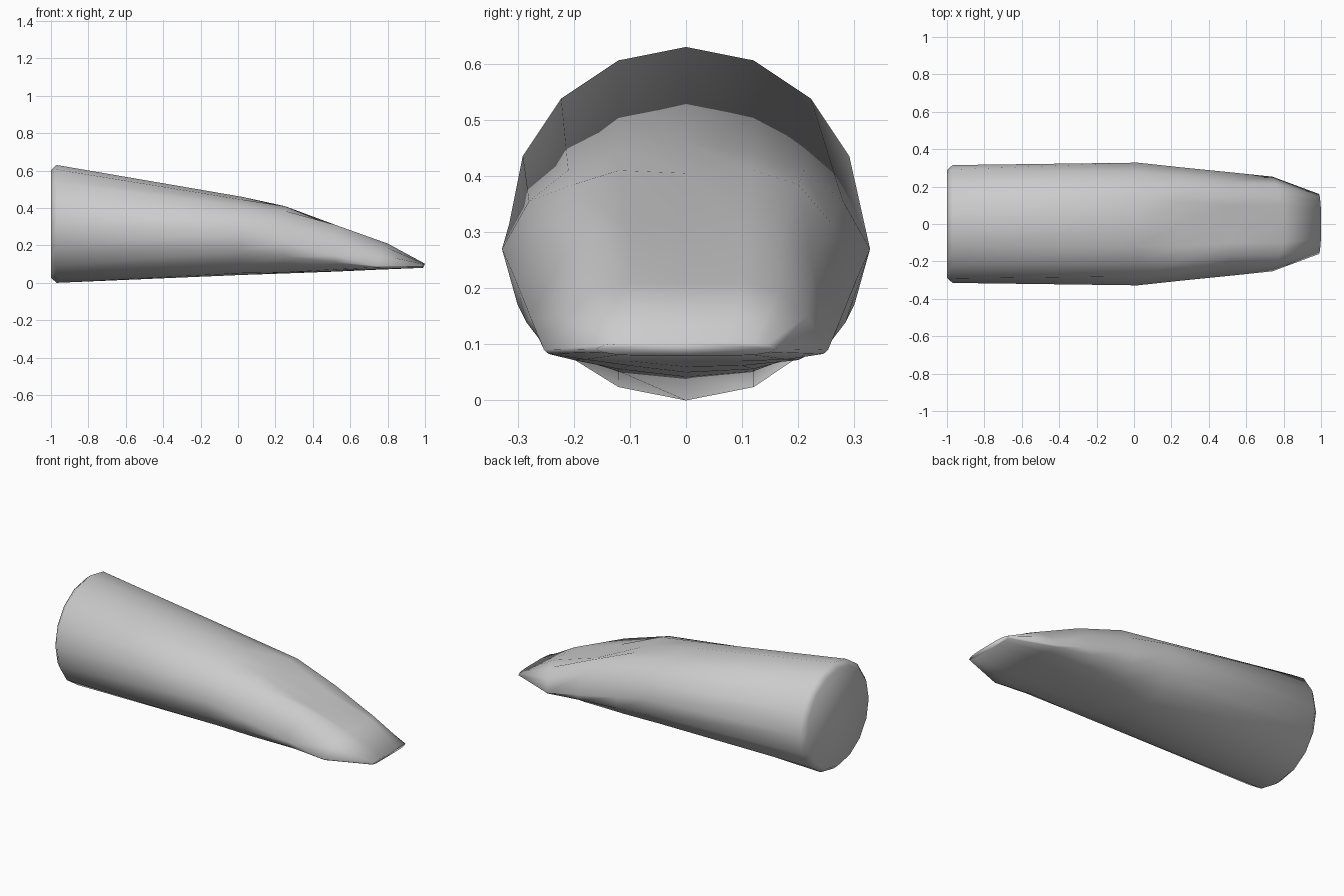
import bpy, bmesh, math

if "Cube" in bpy.data.objects:
    bpy.data.objects.remove(bpy.data.objects["Cube"])

SIDES = 16


def circle(r, cz):
    """Half of a round section, from top to bottom."""
    return [(r * math.sin(math.pi * i / 8), cz + r * math.cos(math.pi * i / 8)) for i in range(9)]


# Sections along the length: x at top, x at side and below, half outline (y, z)
sections = [
    (-1.0, -1.0, circle(0.288, 0.315)),
    (-0.97, -0.97, circle(0.315, 0.315)),
    (0.02, 0.02, [(0, .46), (.12, .445), (.21, .41), (.28, .355), (.328, .27),
                  (.30, .17), (.235, .095), (.12, .052), (0, .042)]),
    (0.25, 0.25, [(0, .405), (.12, .41), (.2, .385), (.26, .315), (.303, .213),
                  (.285, .14), (.22, .082), (.12, .056), (0, .05)]),
    (0.52, 0.52, [(0, .285), (.1, .298), (.17, .31), (.225, .245), (.276, .145),
                  (.262, .11), (.2, .072), (.1, .062), (0, .06)]),
    (0.80, 0.74, [(0, .21), (.1, .21), (.165, .195), (.215, .15), (.253, .09),
                  (.245, .083), (.18, .073), (.1, .07), (0, .07)]),
    (1.0, 0.99, [(0, .102), (.07, .102), (.12, .101), (.145, .099), (.16, .092),
                 (.15, .086), (.12, .081), (.07, .08), (0, .08)]),
]

# Tapered body with a round butt, a dished upper face and a narrow tip
bm = bmesh.new()
rings = []
for x_top, x_low, half in sections:
    ring = []
    outline = half + [(-y, z) for y, z in half[7:0:-1]]
    for i, (y, z) in enumerate(outline):
        step = min(i, SIDES - i)
        x = x_top + (x_low - x_top) * min(1, max(0, step - 1) / 3)
        ring.append(bm.verts.new((x, y, z)))
    rings.append(ring)
for a, b in zip(rings, rings[1:]):
    for i in range(SIDES):
        j = (i + 1) % SIDES
        bm.faces.new((a[i], a[j], b[j], b[i]))
bm.faces.new(rings[0])
bm.faces.new(rings[-1])
bmesh.ops.recalc_face_normals(bm, faces=bm.faces[:])
for f in bm.faces:
    f.smooth = True

mesh = bpy.data.meshes.new("tapered_body")
bm.to_mesh(mesh)
bm.free()
body = bpy.data.objects.new("tapered_body", mesh)
bpy.context.collection.objects.link(body)

grey = bpy.data.materials.new("plain grey")
grey.diffuse_color = (0.6, 0.6, 0.6, 1)
grey.use_nodes = True
grey.node_tree.nodes["Principled BSDF"].inputs["Base Color"].default_value = grey.diffuse_color
mesh.materials.append(grey)
